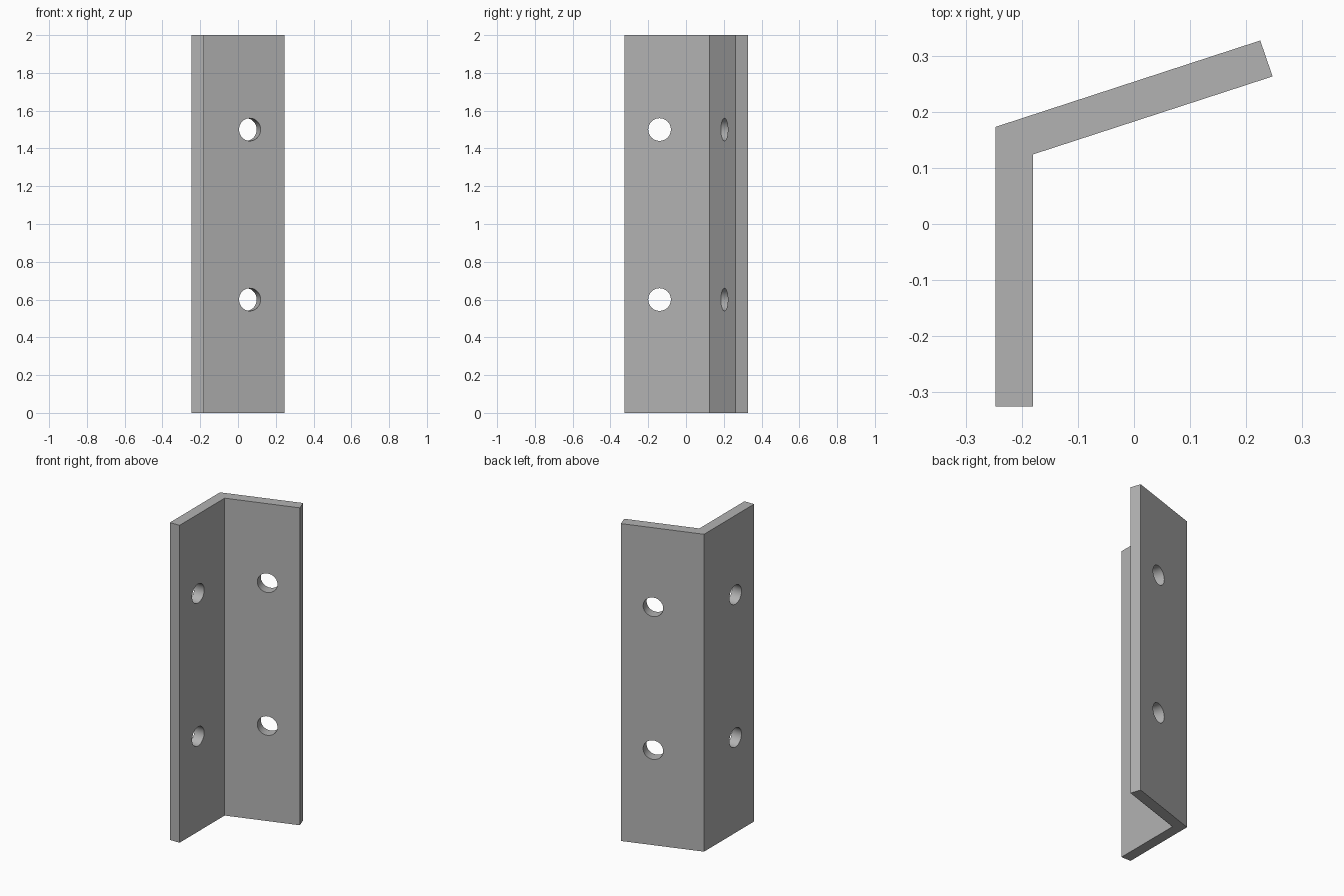
import bpy
import bmesh
from math import radians, pi
from mathutils import Vector, Matrix

if "Cube" in bpy.data.objects:
    bpy.data.objects.remove(bpy.data.objects["Cube"], do_unlink=True)

HEIGHT = 2.0
HOLE_RADIUS = 0.06
HOLE_HEIGHTS = (0.6, 1.5)
BEND = radians(18)

# Plain grey metal
steel = bpy.data.materials.new("grey steel")
steel.use_nodes = True
steel.diffuse_color = (0.45, 0.45, 0.45, 1)
steel.node_tree.nodes["Principled BSDF"].inputs["Base Color"].default_value = (0.45, 0.45, 0.45, 1)


def make_object(name, bm):
    bmesh.ops.recalc_face_normals(bm, faces=bm.faces)
    mesh = bpy.data.meshes.new(name)
    bm.to_mesh(mesh)
    bm.free()
    mesh.materials.append(steel)
    obj = bpy.data.objects.new(name, mesh)
    bpy.context.collection.objects.link(obj)
    return obj


# Bent angle plate: one profile extruded upward
profile = [(-0.247, -0.325), (-0.18, -0.325), (-0.18, 0.124),
           (0.247, 0.263), (0.225, 0.327), (-0.247, 0.173)]
bm = bmesh.new()
base = bm.faces.new([bm.verts.new((x, y, 0)) for x, y in profile])
top = bmesh.ops.extrude_face_region(bm, geom=[base])["geom"]
bmesh.ops.translate(bm, vec=(0, 0, HEIGHT),
                    verts=[v for v in top if isinstance(v, bmesh.types.BMVert)])
bracket = make_object("angle_bracket", bm)

# Bolt hole cutters: a pair through each leg, square to its face
bm = bmesh.new()
side_hole = (Vector((-0.213, -0.14, 0)), Matrix.Rotation(pi / 2, 4, "Y"))
back_hole = (Vector((0.052, 0.236, 0)),
             Matrix.Rotation(BEND, 4, "Z") @ Matrix.Rotation(pi / 2, 4, "X"))
for centre, turn in (side_hole, back_hole):
    for z in HOLE_HEIGHTS:
        place = Matrix.Translation(centre + Vector((0, 0, z))) @ turn
        bmesh.ops.create_cone(bm, cap_ends=True, segments=48, radius1=HOLE_RADIUS,
                              radius2=HOLE_RADIUS, depth=0.16, matrix=place)
cutter = make_object("hole_cutter", bm)

# Cut the holes, then drop the cutter
cut = bracket.modifiers.new("bolt_holes", "BOOLEAN")
cut.operation = "DIFFERENCE"
cut.solver = "EXACT"
cut.object = cutter
bpy.ops.object.select_all(action="DESELECT")
bpy.context.view_layer.objects.active = bracket
bracket.select_set(True)
bpy.ops.object.modifier_apply(modifier=cut.name)
bpy.data.objects.remove(cutter, do_unlink=True)

# Smooth hole walls, crisp plate edges (the shallow bend stays sharp too)
bpy.ops.object.shade_smooth_by_angle(angle=radians(30))
